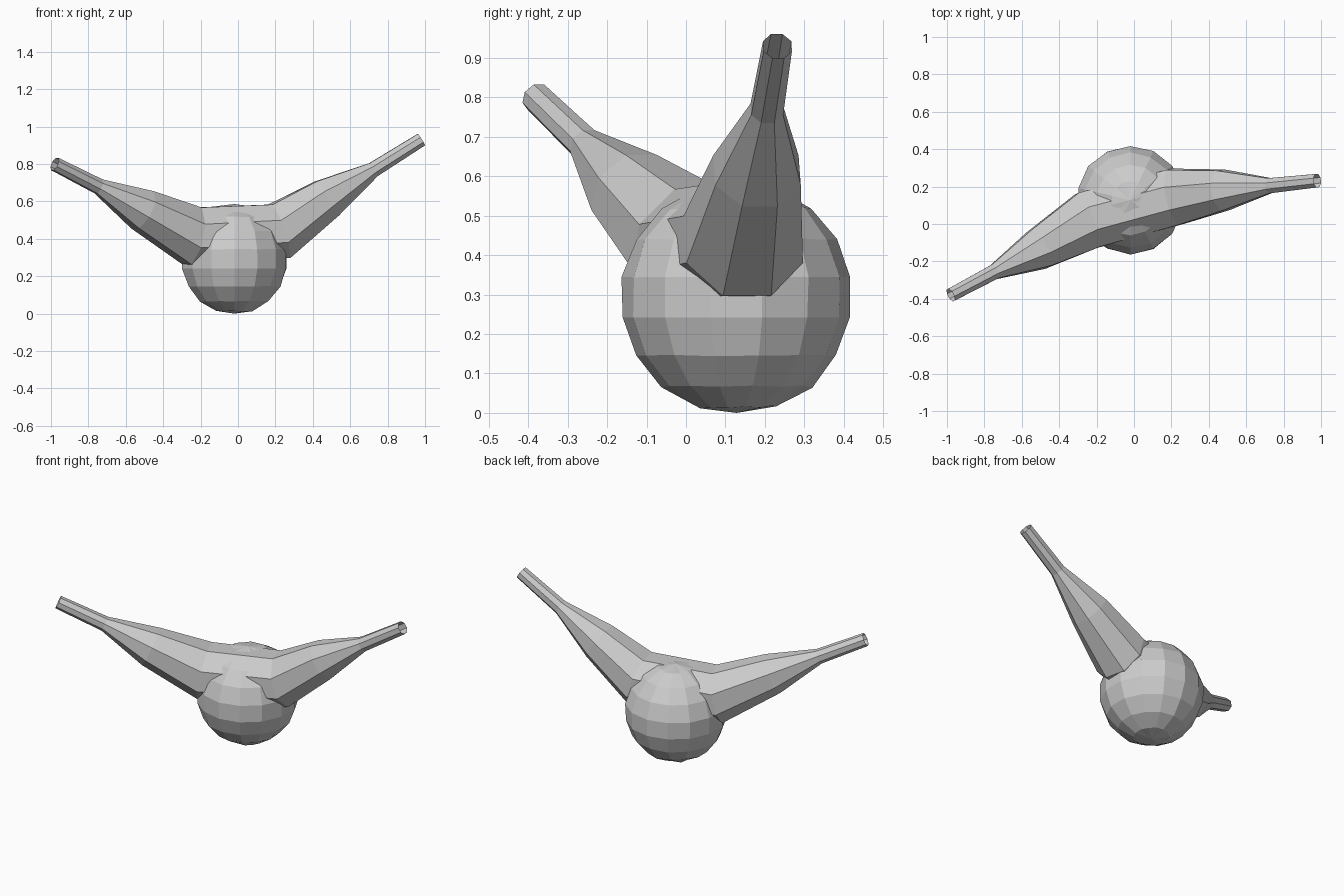
import bpy, bmesh, math, random
from mathutils import Vector

if "Cube" in bpy.data.objects:
    bpy.data.objects.remove(bpy.data.objects["Cube"])

random.seed(4)


def make_object(name, bm):
    bmesh.ops.recalc_face_normals(bm, faces=bm.faces)
    mesh = bpy.data.meshes.new(name)
    bm.to_mesh(mesh)
    bm.free()
    obj = bpy.data.objects.new(name, mesh)
    bpy.context.collection.objects.link(obj)
    return obj


def sweep_tube(name, path, sides=8):
    """Open-ended faceted tube through (x, y, z, radius) stations."""
    bm = bmesh.new()
    points = [Vector(p[:3]) for p in path]
    rings = []
    for i, p in enumerate(points):
        before = (p - points[i - 1]).normalized() if i else Vector()
        after = (points[i + 1] - p).normalized() if i < len(points) - 1 else Vector()
        tangent = (before + after).normalized()
        side = Vector((0, 0, 1)).cross(tangent).normalized()
        up = tangent.cross(side)
        ring = []
        for k in range(sides):
            a = 2 * math.pi * (k + 0.5) / sides
            ring.append(bm.verts.new(p + path[i][3] * (side * math.cos(a) + up * math.sin(a))))
        rings.append(ring)
    for a, b in zip(rings, rings[1:]):
        for k in range(sides):
            n = (k + 1) % sides
            bm.faces.new((a[k], a[n], b[n], b[k]))
    return make_object(name, bm)


# Lumpy low-poly round body
bm = bmesh.new()
bmesh.ops.create_uvsphere(bm, u_segments=14, v_segments=9, radius=0.295)
for v in bm.verts:
    v.co *= random.uniform(0.985, 1.015)
    v.co.x *= 0.98
    v.co += Vector((-0.02, 0.128, 0.293))
    v.co.z = max(v.co.z, 0)
make_object("round_body", bm)

# Two tapering branches, joined across the top of the body
sweep_tube("branches", [
    (-0.98, -0.38, 0.80, 0.039),
    (-0.745, -0.255, 0.68, 0.044),
    (-0.51, -0.135, 0.555, 0.118),
    (-0.245, 0.02, 0.415, 0.168),
    (0.22, 0.145, 0.44, 0.163),
    (0.475, 0.18, 0.615, 0.118),
    (0.725, 0.205, 0.77, 0.044),
    (0.98, 0.232, 0.93, 0.039),
])
